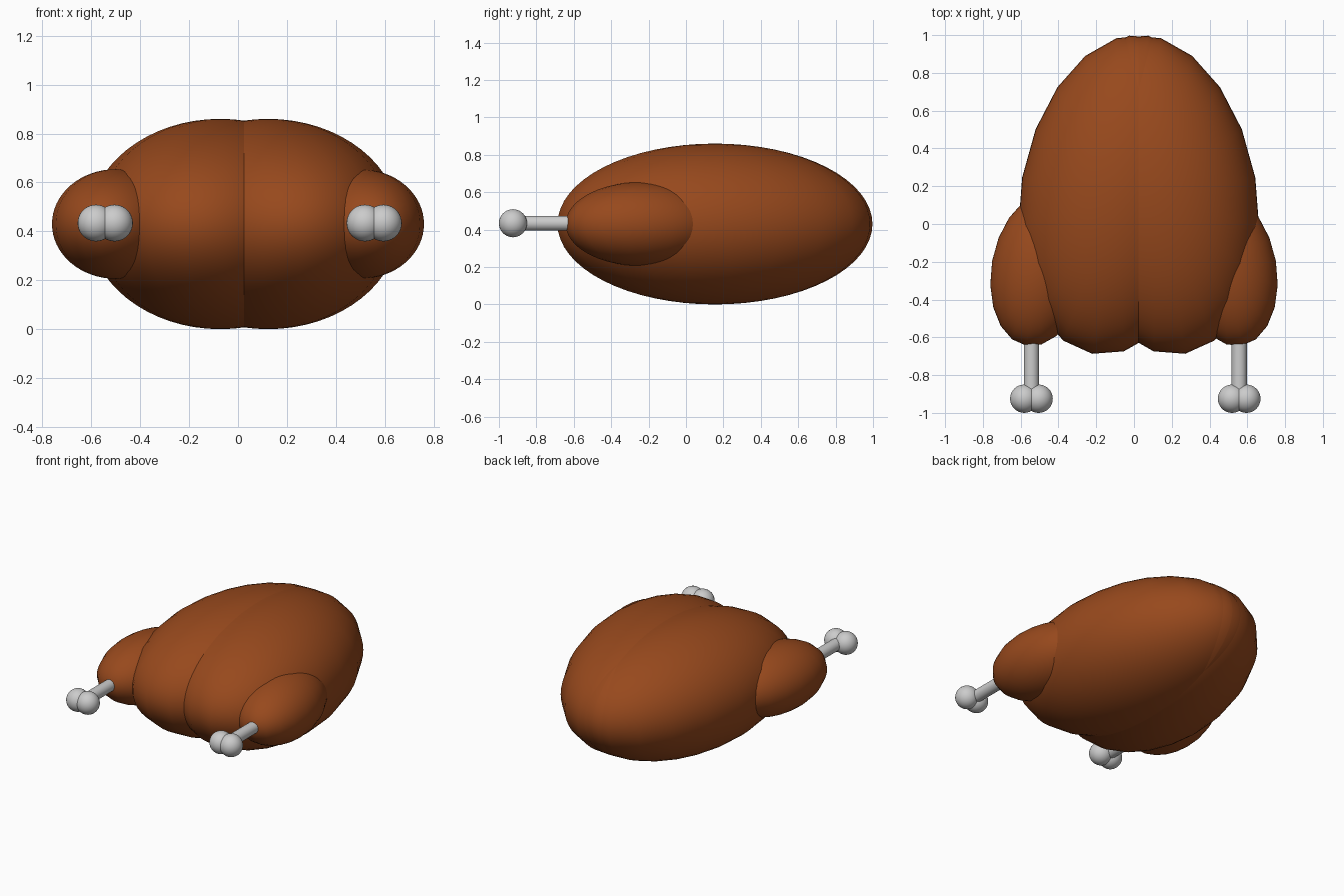
import bpy
from math import radians

if "Cube" in bpy.data.objects:
    bpy.data.objects.remove(bpy.data.objects["Cube"])

brown = bpy.data.materials.new("roast_brown")
brown.diffuse_color = (0.31, 0.066, 0.012, 1)
brown.use_nodes = True
brown.node_tree.nodes["Principled BSDF"].inputs["Base Color"].default_value = brown.diffuse_color


def smooth(obj, name, mat=None):
    obj.name = name
    bpy.ops.object.shade_smooth_by_angle(angle=radians(40))
    if mat:
        obj.data.materials.append(mat)
    return obj


def ellipsoid(name, loc, size, lean=0, segments=20, rings=32, mat=None):
    bpy.ops.mesh.primitive_uv_sphere_add(segments=segments, ring_count=rings, radius=1,
                                         location=loc, rotation=(0, 0, lean))
    obj = bpy.context.object
    obj.scale = size
    return smooth(obj, name, mat)


Z = 0.43
lean = radians(10)

for side, s in (("left", -1), ("right", 1)):
    # Breast lobe, leaning in towards the back
    ellipsoid(f"breast_{side}", (0.025 + s * 0.098, 0.155, Z), (0.527, 0.855, 0.43),
              s * lean, mat=brown)
    # Drumstick meat
    ellipsoid(f"leg_{side}", (s * 0.50, -0.24, Z), (0.255, 0.41, 0.224),
              s * lean, mat=brown)
    # Bone shaft with two knobs at its end
    bx = 0.007 + s * 0.55
    bpy.ops.mesh.primitive_cylinder_add(vertices=32, radius=0.04, depth=0.42,
                                        location=(bx, -0.70, Z + 0.004),
                                        rotation=(radians(90), 0, 0))
    smooth(bpy.context.object, f"bone_{side}")
    for i, dx in enumerate((-0.038, 0.038)):
        ellipsoid(f"bone_knob_{side}_{i + 1}", (bx + dx, -0.925, Z + 0.004),
                  (0.075, 0.075, 0.075), segments=32, rings=20)
